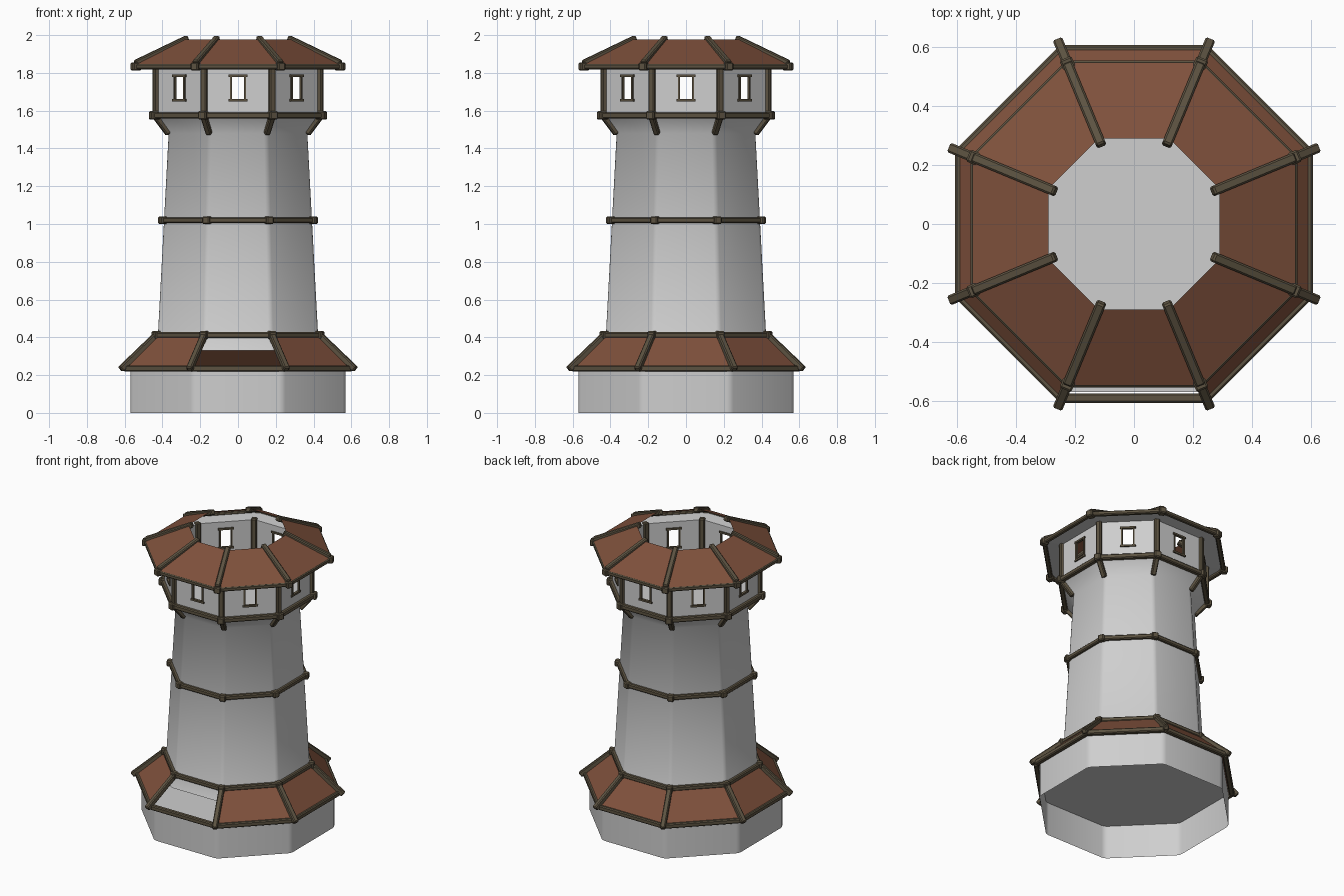
import bpy, bmesh, math
from mathutils import Vector, Matrix

if "Cube" in bpy.data.objects:
    bpy.data.objects.remove(bpy.data.objects["Cube"])

C = math.cos(math.pi / 8)          # apothem / corner radius of an octagon


def material(name, rgb):
    m = bpy.data.materials.new(name)
    m.diffuse_color = (*rgb, 1)
    m.use_nodes = True
    m.node_tree.nodes["Principled BSDF"].inputs["Base Color"].default_value = m.diffuse_color
    return m


PLASTER = material("pale plaster", (0.62, 0.62, 0.62))
TILE = material("brown roof", (0.212, 0.082, 0.045))
WOOD = material("dark timber", (0.108, 0.086, 0.053))


def finish(name, bm, mat, bevel=0):
    me = bpy.data.meshes.new(name)
    bm.to_mesh(me)
    bm.free()
    ob = bpy.data.objects.new(name, me)
    bpy.context.collection.objects.link(ob)
    me.materials.append(mat)
    if bevel:
        b = ob.modifiers.new("chamfer", 'BEVEL')
        b.width, b.segments = bevel, 1
    return ob


def corner(k, r, z):
    a = math.pi / 8 + k * math.pi / 4
    return Vector((r * math.cos(a), r * math.sin(a), z))


def shell(name, profile, mat, top=False, skip=(), soft=0):
    """Octagonal sheet through (apothem, z) rings; skip leaves sides out,
    soft rounds the upright corners by that width."""
    bm = bmesh.new()
    n = 24 if soft else 8
    rings = []
    for a, z in profile:
        pts = []
        for k in range(8):
            p = corner(k, a / C, z)
            if soft:
                d0 = (corner(k - 1, a / C, z) - p).normalized()
                d1 = (corner(k + 1, a / C, z) - p).normalized()
                pts += [p + d0 * soft, p + (d0 + d1) * soft * 0.27, p + d1 * soft]
            else:
                pts.append(p)
        rings.append([bm.verts.new(p) for p in pts])
    for lo, hi in zip(rings, rings[1:]):
        for k in range(n):
            if k not in skip:
                j = (k + 1) % n
                f = bm.faces.new((lo[k], lo[j], hi[j], hi[k]))
                f.smooth = soft > 0
    if top:
        bm.faces.new([bm.verts.new(v.co) for v in rings[-1]])
    return finish(name, bm, mat)


def beam(bm, p, q, w, h, up=Vector((0, 0, 1))):
    """Rectangular timber from p to q."""
    x = (q - p).normalized()
    y = up.cross(x).normalized()
    z = x.cross(y)
    m = Matrix((x * (q - p).length, y * w, z * h)).transposed().to_4x4()
    m.translation = (p + q) / 2
    bmesh.ops.create_cube(bm, size=1, matrix=m)


def ring(name, apothem, z, t, block=0):
    """Eight timbers round the tower with optional corner blocks."""
    bm = bmesh.new()
    r = apothem / C
    for k in range(8):
        beam(bm, corner(k, r, z), corner(k + 1, r, z), t, t)
        if block:
            beam(bm, corner(k, r - block / 2, z), corner(k, r + block / 2, z),
                 block * 0.9, block * 0.9)
    finish(name, bm, WOOD, 0.006)


def radial(name, r0, z0, r1, z1, w, h):
    """One timber at each corner, running from (r0, z0) to (r1, z1)."""
    bm = bmesh.new()
    for k in range(8):
        side = corner(k + 2, 1, 0)
        p, q = corner(k, r0, z0), corner(k, r1, z1)
        beam(bm, p, q, w, h, (q - p).cross(side))
    finish(name, bm, WOOD, 0.006)


# masonry: base (open underneath), tapering tower with flared foot and head
shell("base", [(0.57, 0), (0.57, 0.23)], PLASTER, top=True, soft=0.02)
shell("tower", [(0.455, 0.33), (0.424, 0.41), (0.367, 1.48), (0.435, 1.575)],
      PLASTER, top=True, soft=0.015)

# roofs: the front panel (side 5) of the lower one is missing
shell("lower_roof", [(0.605, 0.235), (0.43, 0.41)], TILE, skip=(5,))
shell("upper_roof", [(0.55, 1.845), (0.29, 1.978)], TILE)
shell("upper_soffit", [(0.435, 1.832), (0.547, 1.838)], PLASTER)

# lookout walls with an open window in every side, and window frames
walls, frames = bmesh.new(), bmesh.new()
A, Z0, Z1 = 0.435, 1.575, 1.832
half = A * math.tan(math.pi / 8)
xs, zs = (-half, -0.037, 0.037, half), (Z0, 1.655, 1.785, Z1)
for k in range(8):
    rot = Matrix.Rotation(k * math.pi / 4, 4, 'Z')

    def P(x, z, a=A):
        return rot @ Vector((x, -a, z))

    for i in range(3):
        for j in range(3):
            if (i, j) != (1, 1):
                walls.faces.new([walls.verts.new(P(x, z)) for x, z in (
                    (xs[i], zs[j]), (xs[i + 1], zs[j]),
                    (xs[i + 1], zs[j + 1]), (xs[i], zs[j + 1]))])
    out = P(0, 0, 1)
    for z in zs[1:3]:
        beam(frames, P(-0.049, z), P(0.049, z), 0.012, 0.018, out)
    for x in xs[1:3]:
        beam(frames, P(x, zs[1]), P(x, zs[2]), 0.01, 0.014, out)
bmesh.ops.remove_doubles(walls, verts=walls.verts, dist=1e-4)
finish("lookout_walls", walls, PLASTER)
finish("window_frames", frames, WOOD)

# horizontal timber rings
ring("lower_eave_beams", 0.59, 0.235, 0.032)
ring("lower_roof_top_beams", 0.43, 0.412, 0.03, 0.046)
ring("middle_beams", 0.396, 1.02, 0.03, 0.046)
ring("lookout_floor_beams", 0.442, 1.575, 0.032, 0.05)
ring("upper_eave_beams", 0.54, 1.833, 0.028, 0.048)

# corner timbers
radial("lower_rafters", 0.672, 0.23, 0.46, 0.418, 0.034, 0.034)
radial("upper_rafters", 0.588, 1.85, 0.288, 1.983, 0.034, 0.034)
radial("lookout_posts", 0.468, 1.575, 0.468, 1.845, 0.034, 0.034)
radial("brackets", 0.397, 1.478, 0.472, 1.57, 0.032, 0.032)
